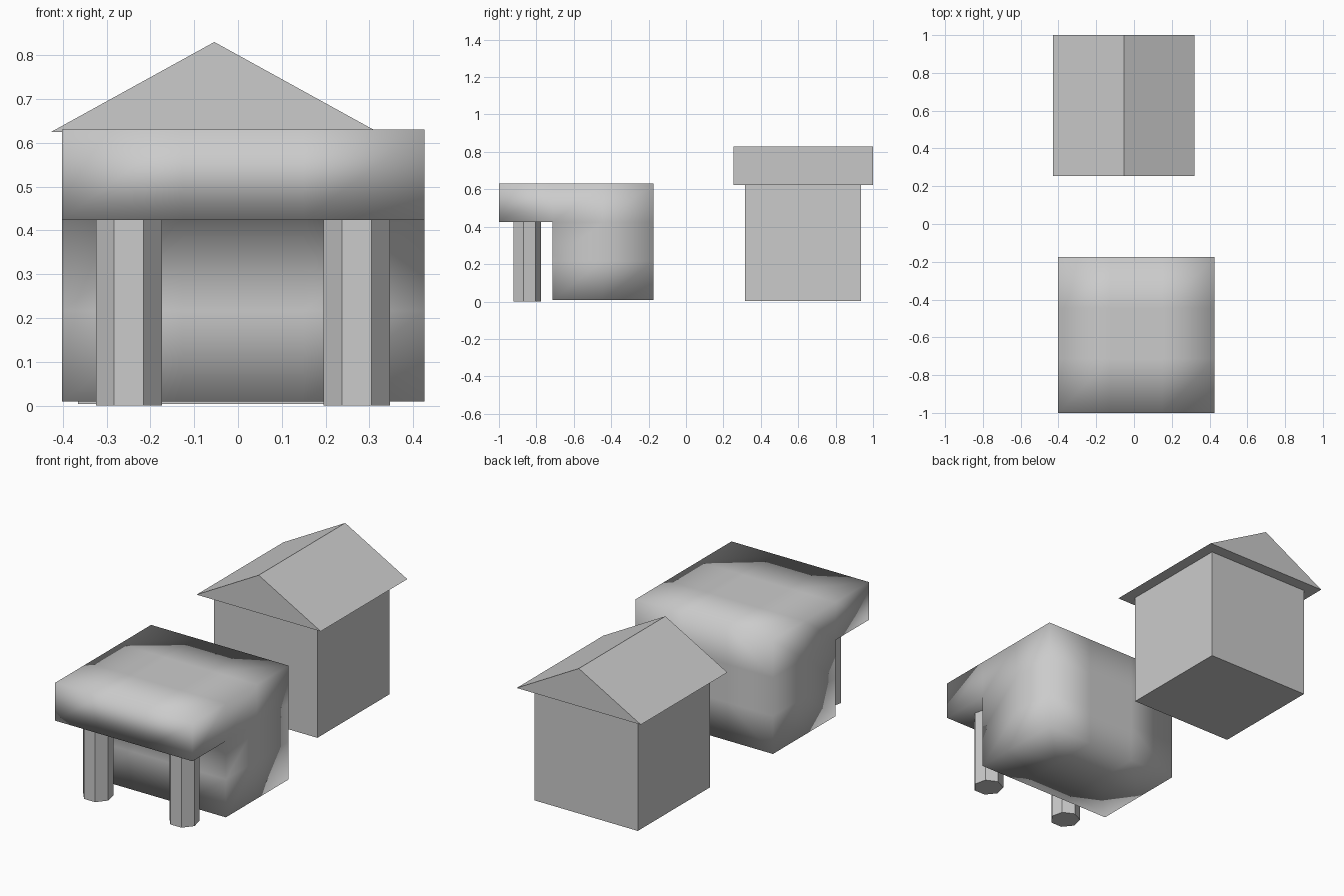
import bpy, bmesh
from mathutils import Vector

if "Cube" in bpy.data.objects:
    bpy.data.objects.remove(bpy.data.objects["Cube"])


def finish(name, bm, smooth=False):
    bmesh.ops.recalc_face_normals(bm, faces=bm.faces)
    me = bpy.data.meshes.new(name)
    bm.to_mesh(me)
    bm.free()
    for p in me.polygons:
        p.use_smooth = smooth
    ob = bpy.data.objects.new(name, me)
    bpy.context.collection.objects.link(ob)
    return ob


def box(name, lo, hi):
    bm = bmesh.new()
    bmesh.ops.create_cube(bm, size=1)
    for v in bm.verts:
        v.co = Vector(l + (c + 0.5) * (h - l) for l, h, c in zip(lo, hi, v.co))
    return finish(name, bm)


def prism(name, profile, y0, y1):
    bm = bmesh.new()
    face = bm.faces.new([bm.verts.new((x, y0, z)) for x, z in profile])
    ext = bmesh.ops.extrude_face_region(bm, geom=[face])
    moved = [g for g in ext["geom"] if isinstance(g, bmesh.types.BMVert)]
    bmesh.ops.translate(bm, verts=moved, vec=(0, y1 - y0, 0))
    # keep the starting cap so the prism is closed
    if len(bm.faces) < len(profile) + 2:
        bmesh.ops.holes_fill(bm, edges=bm.edges)
    return finish(name, bm)


def column(name, x, y, r, z0, z1):
    bm = bmesh.new()
    bmesh.ops.create_cone(bm, cap_ends=True, segments=7, radius1=r, radius2=r, depth=z1 - z0)
    bmesh.ops.translate(bm, verts=bm.verts, vec=(x, y, (z0 + z1) / 2))
    return finish(name, bm)


def cell_block(name, cells, xs, ys, zs):
    """Outer skin of a set of grid cells, smooth shaded."""
    bm = bmesh.new()
    verts = {}

    def vert(c):
        if c not in verts:
            verts[c] = bm.verts.new((xs[c[0]], ys[c[1]], zs[c[2]]))
        return verts[c]

    for cell in sorted(cells):
        for axis in range(3):
            for side in (0, 1):
                nb = list(cell)
                nb[axis] += 2 * side - 1
                if tuple(nb) in cells:
                    continue
                quad = []
                for a, b in ((0, 0), (1, 0), (1, 1), (0, 1)):
                    c = list(cell)
                    c[axis] += side
                    c[(axis + 1) % 3] += a
                    c[(axis + 2) % 3] += b
                    quad.append(vert(tuple(c)))
                bm.faces.new(quad)
    return finish(name, bm, smooth=True)


# Front building: 3x3x3 block with the lower front row cut away as a porch
cells = {(i, j, k) for i in range(3) for j in range(3) for k in range(3) if j > 0 or k == 2}
cell_block("porch_building", cells,
           (-0.402, -0.126, 0.150, 0.426),
           (-1.0, -0.713, -0.445, -0.174),
           (0.009, 0.216, 0.424, 0.63))

# Seven-sided porch columns
for side, x in (("left", -0.249), ("right", 0.271)):
    column(side + "_column", x, -0.852, 0.0774, 0.0, 0.424)

# Rear house body and gable roof
box("house_body", (-0.365, 0.316, 0.004), (0.257, 0.936, 0.626))
prism("house_roof", ((-0.428, 0.624), (0.32, 0.624), (-0.054, 0.83)), 0.255, 1.0)
